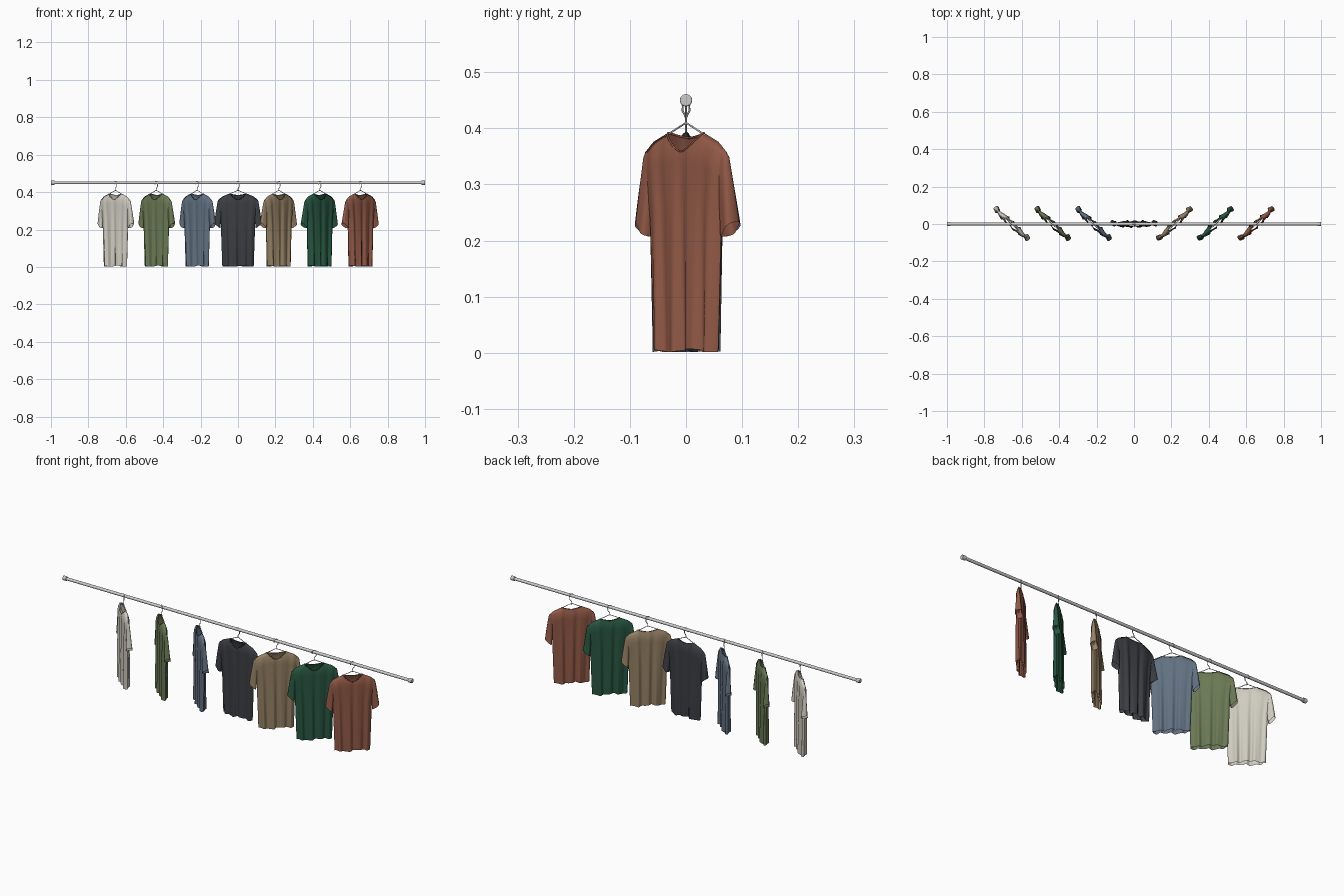
import bpy, bmesh, math
from math import sin, cos, pi, sqrt

if "Cube" in bpy.data.objects:
    bpy.data.objects.remove(bpy.data.objects["Cube"])

ROD_Z = 0.45
NECK, SHOULDER = 0.047, 0.107


def material(name, srgb):
    m = bpy.data.materials.new(name)
    m.diffuse_color = [(c / 255) ** 2.2 for c in srgb] + [1]
    m.use_nodes = True
    m.node_tree.nodes["Principled BSDF"].inputs["Base Color"].default_value = m.diffuse_color
    return m


def lerp_table(table, t):
    for (a, va), (b, vb) in zip(table, table[1:]):
        if t <= b:
            return va + (vb - va) * (t - a) / (b - a)
    return table[-1][1]


def shoulder_z(x):
    return lerp_table([(0, 0.392), (NECK, 0.392), (0.085, 0.376), (SHOULDER, 0.357)], abs(x))


def top_z(x, front):
    # neckline is scooped low in front and high at the back
    if abs(x) < NECK:
        low = 0.359 if front else 0.383
        return low + (0.392 - low) * (abs(x) / NECK) ** 1.5
    return shoulder_z(x)


def panel_point(u, v, front):
    x_top = u * SHOULDER
    hem = 0.004 + 0.003 * sin(5 * u + (0 if front else 2))
    z = hem + v * (top_z(x_top, front) - hem)
    x = u * lerp_table([(0, 0.084), (0.65, 0.092), (0.8, 0.099), (1, SHOULDER)], v)
    close = min(1, sqrt(max(0, shoulder_z(x_top) - z) / 0.04)) * (1 - u ** 4) ** 0.5
    side = -1 if front else 1
    drape = (1 - 0.8 * v)
    fold = 0.006 * sin(12 * u + 0.8 + 0.7 * v) + 0.002 * sin(21 * u + (1 if front else 3))
    return x, side * 0.015 * close + fold * drape * close, z


def make_shirt(name, mat):
    bm = bmesh.new()

    def grid(fn, nu, nv):
        vs = [[bm.verts.new(fn(i / nu, j / nv)) for j in range(nv + 1)] for i in range(nu + 1)]
        for i in range(nu):
            for j in range(nv):
                bm.faces.new((vs[i][j], vs[i + 1][j], vs[i + 1][j + 1], vs[i][j + 1]))

    # front and back panels
    for front in (True, False):
        grid(lambda a, b: panel_point(2 * a - 1, b, front), 56, 28)
    # sleeves, lofted from armhole to cuff
    outer_x = [(0, 0.098), (0.2, 0.109), (0.6, 0.119), (1, 0.127)]
    outer_z = [(0, 0.364), (0.2, 0.352), (0.6, 0.292), (1, 0.234)]
    inner_x = [(0, 0.086), (0.5, 0.091), (1, 0.094)]
    inner_z = [(0, 0.28), (0.5, 0.245), (1, 0.207)]
    for s in (-1, 1):
        def sleeve(a, t):
            k = (1 + cos(2 * pi * a)) / 2
            ox, oz = lerp_table(outer_x, t), lerp_table(outer_z, t)
            ix, iz = lerp_table(inner_x, t), lerp_table(inner_z, t)
            depth = 0.007 + 0.010 * t
            y = depth * sin(2 * pi * a) + 0.003 * t * sin(6 * pi * a + s) + 0.004 * t
            return s * (ix + (ox - ix) * k), y, iz + (oz - iz) * k - 0.003 * t * sin(pi * k)
        grid(sleeve, 24, 14)
    bmesh.ops.remove_doubles(bm, verts=bm.verts, dist=0.0003)
    bmesh.ops.recalc_face_normals(bm, faces=bm.faces)
    me = bpy.data.meshes.new(name)
    bm.to_mesh(me)
    bm.free()
    for p in me.polygons:
        p.use_smooth = True
    me.materials.append(mat)
    ob = bpy.data.objects.new(name, me)
    bpy.context.collection.objects.link(ob)
    return ob


def wire(name, paths, radius, mat=None):
    cu = bpy.data.curves.new(name, 'CURVE')
    cu.dimensions = '3D'
    cu.bevel_depth = radius
    cu.bevel_resolution = 2
    cu.use_fill_caps = True
    for pts, cyclic in paths:
        sp = cu.splines.new('POLY')
        sp.points.add(len(pts) - 1)
        for p, co in zip(sp.points, pts):
            p.co = (*co, 1)
        sp.use_cyclic_u = cyclic
        sp.use_smooth = True
    if mat:
        cu.materials.append(mat)
    ob = bpy.data.objects.new(name, cu)
    bpy.context.collection.objects.link(ob)
    return ob


def make_hanger(name):
    # hook over the rod, twisted stem and triangular body
    hook = [(0, 0, 0.405), (0, 0, 0.418), (0.004, 0, 0.425), (0.009, 0, 0.431)]
    hook += [(0.011 * cos(a), 0, 0.448 + 0.011 * sin(a))
             for a in [math.radians(d) for d in range(-40, 221, 20)]]
    frame = [(0, 0, 0.41), (0.05, 0, 0.388), (0.09, 0, 0.366), (0.096, 0, 0.360),
             (0.09, 0, 0.355), (-0.09, 0, 0.355), (-0.096, 0, 0.360), (-0.09, 0, 0.366),
             (-0.05, 0, 0.388)]
    return wire(name, [(hook, False), (frame, True)], 0.0017)


def cylinder(name, radius, length, x):
    bpy.ops.mesh.primitive_cylinder_add(vertices=32, radius=radius, depth=length,
                                        location=(x, 0, ROD_Z), rotation=(0, pi / 2, 0))
    ob = bpy.context.object
    ob.name = name
    b = ob.modifiers.new("bevel", 'BEVEL')
    b.width = 0.002
    b.segments = 2
    bpy.ops.object.shade_smooth_by_angle()


# rod with end caps
cylinder("rod", 0.0075, 1.98, 0)
for side, x in (("left", -0.99), ("right", 0.99)):
    cylinder(side + "_end_cap", 0.011, 0.02, x)

# row of shirts, turned outward either side of the middle one
shirts = [("white", (206, 202, 190), -43), ("olive", (106, 120, 85), -43),
          ("slate", (98, 112, 128), -43), ("charcoal", (62, 64, 68), 0),
          ("tan", (148, 128, 100), 43), ("green", (44, 88, 68), 43),
          ("rust", (145, 90, 72), 43)]
for i, (colour, rgb, angle) in enumerate(shirts):
    mat = material(colour + "_cloth", rgb)
    collar = [panel_point(u / 20 * NECK / SHOULDER, 1, True) for u in range(-20, 21)]
    collar += [panel_point(u / 20 * NECK / SHOULDER, 1, False) for u in range(19, -20, -1)]
    for ob in (make_shirt(colour + "_shirt", mat),
               wire(colour + "_collar", [(collar, True)], 0.0018, mat),
               make_hanger(colour + "_hanger")):
        ob.location.x = (i - 3) * 0.2185
        ob.rotation_euler.z = math.radians(angle)
